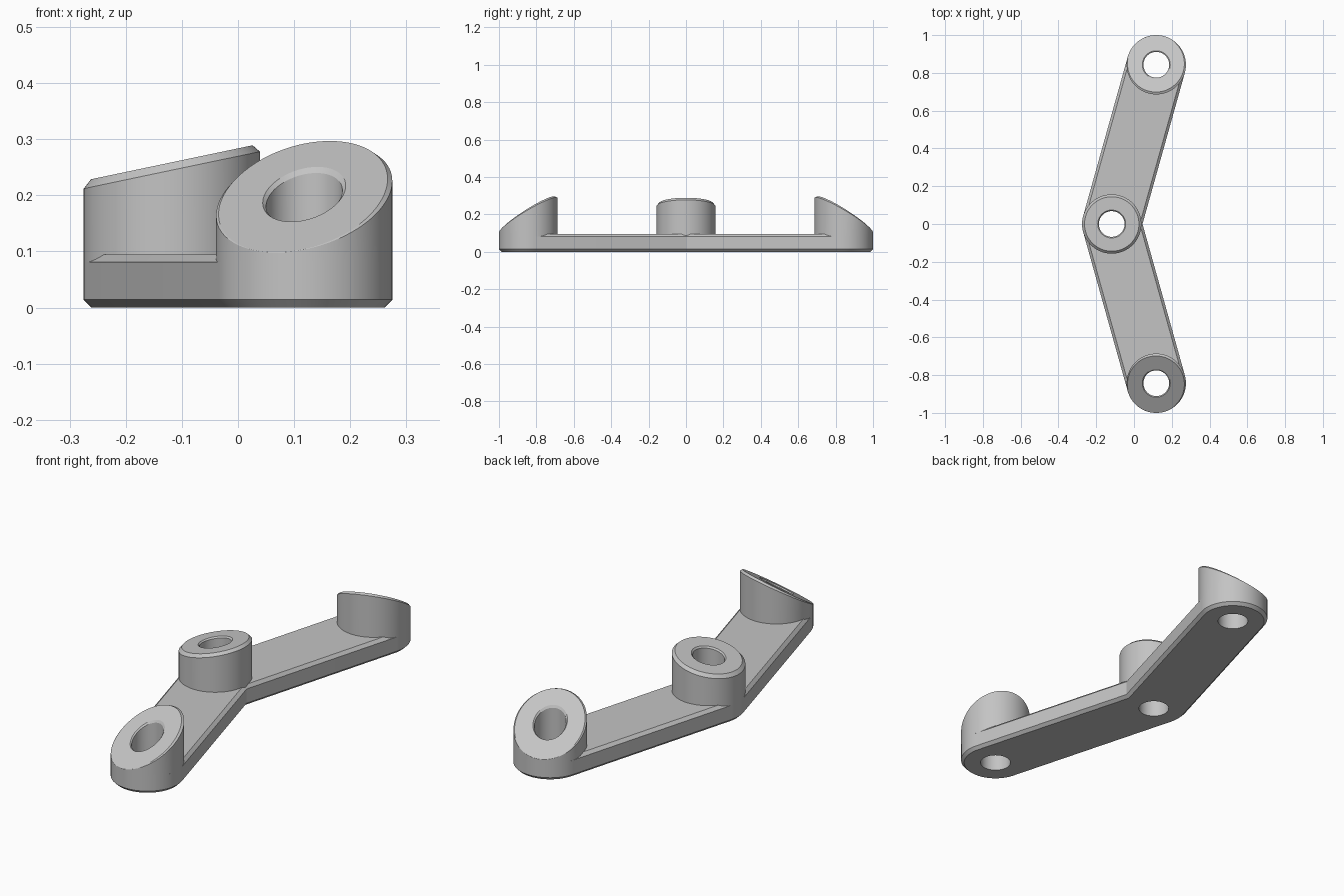
import bpy, bmesh
from math import sin, cos, tan, atan2, hypot, pi, radians

cube = bpy.data.objects.get("Cube")
if cube:
    bpy.data.objects.remove(cube, do_unlink=True)

R, HOLE, BEVEL = 0.157, 0.068, 0.014
PLATE_TOP = 0.095
MID_X, END_X, END_Y = -0.118, 0.118, 0.843
ARM = atan2(END_Y, END_X - MID_X)

grey = bpy.data.materials.new("plain grey")
grey.use_nodes = True
colour = (0.55, 0.55, 0.55, 1)
grey.diffuse_color = colour
grey.node_tree.nodes["Principled BSDF"].inputs["Base Color"].default_value = colour


def loft(name, rings, capped):
    """Join equal rings with quads; cap the ends or close the loop of rings."""
    bm = bmesh.new()
    loops = [[bm.verts.new(p) for p in ring] for ring in rings]
    n = len(loops[0])
    pairs = list(zip(loops, loops[1:]))
    if capped:
        bm.faces.new(loops[0][::-1])
        bm.faces.new(loops[-1])
    else:
        pairs.append((loops[-1], loops[0]))
    for low, high in pairs:
        for i in range(n):
            j = (i + 1) % n
            bm.faces.new((low[i], low[j], high[j], high[i]))
    bmesh.ops.recalc_face_normals(bm, faces=bm.faces)
    mesh = bpy.data.meshes.new(name)
    bm.to_mesh(mesh)
    bm.free()
    mesh.materials.append(grey)
    obj = bpy.data.objects.new(name, mesh)
    bpy.context.collection.objects.link(obj)
    return obj


def select(obj):
    bpy.ops.object.select_all(action='DESELECT')
    obj.select_set(True)
    bpy.context.view_layer.objects.active = obj


def smooth(obj):
    select(obj)
    bpy.ops.object.shade_smooth_by_angle(angle=radians(25))


def arc(cx, cy, r, start, end, steps):
    return [(cx + r * cos(start + (end - start) * i / steps),
             cy + r * sin(start + (end - start) * i / steps))
            for i in range(steps + 1)]


def outline(r, z):
    """Bent two-arm strap, rounded round its three centres."""
    pts = arc(END_X, -END_Y, r, -ARM - pi / 2, -ARM + pi / 2, 48)
    pts.append((MID_X + r / sin(ARM), 0))
    pts += arc(END_X, END_Y, r, ARM - pi / 2, ARM + pi / 2, 48)
    pts += arc(MID_X, 0, r, ARM + pi / 2, 3 * pi / 2 - ARM, 10)
    return [(x, y, z) for x, y in pts]


# Bent base plate with bevelled edges
plate = loft("base_plate", [
    outline(R - BEVEL, 0), outline(R, BEVEL),
    outline(R, PLATE_TOP - BEVEL), outline(R - BEVEL, PLATE_TOP)], True)

# Screw holes through the plate
for cx, cy in ((MID_X, 0), (END_X, -END_Y), (END_X, END_Y)):
    circle = arc(cx, cy, HOLE, 0, 2 * pi, 96)[:-1]
    cutter = loft("hole_cutter", [[(x, y, z) for x, y in circle]
                                  for z in (-0.1, 0.2)], True)
    cutter.hide_render = True
    cut = plate.modifiers.new("hole", 'BOOLEAN')
    cut.operation, cut.solver, cut.object = 'DIFFERENCE', 'EXACT', cutter
    select(plate)
    bpy.ops.object.modifier_apply(modifier=cut.name)
    bpy.data.objects.remove(cutter, do_unlink=True)
smooth(plate)


def boss(name, cx, cy, height, slope_x, slope_y, fade):
    """Round boss with a slanted, bevelled top and a hole down its axis."""
    uphill = atan2(slope_y, slope_x)
    steep = hypot(slope_x, slope_y)
    rings = [[] for _ in range(6)]
    for i in range(96):
        t = 2 * pi * i / 96
        # The bevel thins out towards the low side of a steep top
        f = max(0.03, (1 + cos(t - uphill)) / 2) if fade else 1
        rise = steep * cos(t - uphill)
        inner = R - 0.013 * f
        profile = ((R, PLATE_TOP - BEVEL),
                   (R, height + rise * R - BEVEL * f),
                   (inner, height + rise * inner),
                   (HOLE + 0.006, height + rise * (HOLE + 0.006)),
                   (HOLE, height + rise * HOLE - 0.007),
                   (HOLE, PLATE_TOP))
        for ring, (r, z) in zip(rings, profile):
            ring.append((cx + r * cos(t), cy + r * sin(t), z))
    smooth(loft(name, rings, False))


# Three slanted bosses, the outer pair mirrored front to back
boss("middle_boss", MID_X, 0, 0.259, 0.21, 0, False)
for name, side in (("front_boss", -1), ("back_boss", 1)):
    boss(name, END_X, side * END_Y, 0.202, 0.21, -side * 0.625, True)
